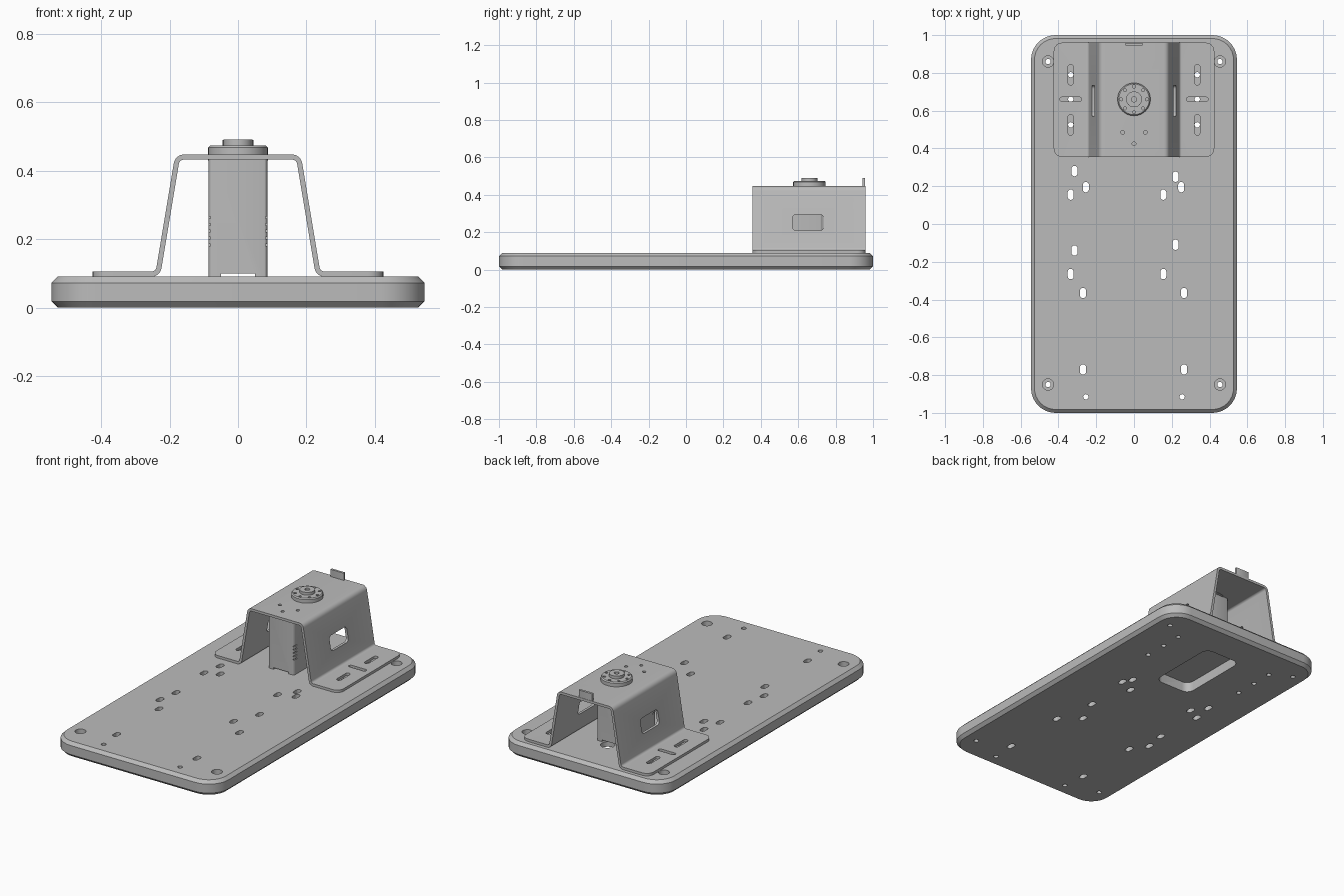
import bpy, bmesh, math
from mathutils import Vector

if "Cube" in bpy.data.objects:
    bpy.data.objects.remove(bpy.data.objects["Cube"], do_unlink=True)

grey = bpy.data.materials.new("plain grey")
grey.use_nodes = True
COLOUR = (0.5, 0.5, 0.5, 1)
grey.diffuse_color = COLOUR
grey.node_tree.nodes["Principled BSDF"].inputs["Base Color"].default_value = COLOUR


def rrect(cx, cy, w, h, r, n=6):
    """Rounded rectangle outline; r = half the short side gives a slot."""
    pts = []
    corners = [(1, 1), (-1, 1), (-1, -1), (1, -1)]
    for k, (sx, sy) in enumerate(corners):
        for i in range(n + 1):
            a = math.pi / 2 * (k + i / n)
            p = (cx + sx * (w / 2 - r) + r * math.cos(a), cy + sy * (h / 2 - r) + r * math.sin(a))
            if not pts or math.dist(p, pts[-1]) > 1e-5:
                pts.append(p)
    if math.dist(pts[0], pts[-1]) < 1e-5:
        pts.pop()
    return pts


def circle(cx, cy, r, n=32):
    return [(cx + r * math.cos(2 * math.pi * i / n), cy + r * math.sin(2 * math.pi * i / n)) for i in range(n)]


def loft(bm, rings):
    """Closed solid through rings of equal length: [(outline, z), ...]."""
    loops = [[bm.verts.new((x, y, z)) for x, y in pts] for pts, z in rings]
    n = len(loops[0])
    for a, b in zip(loops, loops[1:]):
        for i in range(n):
            bm.faces.new((a[i], a[(i + 1) % n], b[(i + 1) % n], b[i]))
    bm.faces.new(loops[0][::-1])
    bm.faces.new(loops[-1])


def make(name, *solids):
    bm = bmesh.new()
    for rings in solids:
        loft(bm, rings)
    bmesh.ops.recalc_face_normals(bm, faces=bm.faces)
    mesh = bpy.data.meshes.new(name)
    bm.to_mesh(mesh)
    bm.free()
    mesh.materials.append(grey)
    ob = bpy.data.objects.new(name, mesh)
    bpy.context.collection.objects.link(ob)
    return ob


def prism(pts, z0, z1):
    return [(pts, z0), (pts, z1)]


def boolean(ob, cutter, mode="DIFFERENCE"):
    cutter.hide_render = True
    mod = ob.modifiers.new("cut", "BOOLEAN")
    mod.operation, mod.solver, mod.object = mode, "EXACT", cutter
    bpy.context.view_layer.update()
    mesh = bpy.data.meshes.new_from_object(ob.evaluated_get(bpy.context.evaluated_depsgraph_get()))
    ob.modifiers.clear()
    ob.data = mesh
    bpy.data.objects.remove(cutter, do_unlink=True)


def cut(ob, *solids):
    boolean(ob, make("cutter", *solids))


# Base plate with chamfered edges
def plate_ring(inset):
    return rrect(0, 0, 1.09 - 2 * inset, 2 - 2 * inset, 0.13 - inset, 8)


C = 0.018
base = make("base_plate", [(plate_ring(C), 0), (plate_ring(0), C), (plate_ring(0), 0.09 - C), (plate_ring(C), 0.09)])

# Slots, screw holes and counterbores through the plate
slots = [(-.315, .28), (-.335, .155), (-.255, .195), (.155, .155), (.22, .25), (.25, .195),
         (-.315, -.14), (-.335, -.265), (.155, -.265), (.22, -.11),
         (-.27, -.365), (.265, -.365), (-.27, -.77), (.265, -.77)]
corners = [(sx * .455, y) for sx in (-1, 1) for y in (.86, -.85)]
small = [(sx * .335, y) for sx in (-1, 1) for y in (.79, .66, .525)] + [(-.255, -.915), (.255, -.915)]
cut(base, *[prism(rrect(x, y, .032, .055, .016), -1, 1) for x, y in slots],
    *[prism(circle(x, y, .014, 16), -1, 1) for x, y in corners + small])
cut(base, *[prism(circle(x, y, .03, 24), .05, 1) for x, y in corners])

# Motor recess under the plate and cable hole
cut(base, prism(rrect(0, .56, .24, .45, .045), -1, .06))
cut(base, prism(circle(0, .745, .04, 24), -1, 1))


# Bracket: filleted centre line thickened into a bent sheet
def fillet(path, r, n=6):
    out = [path[0]]
    for a, p, b in zip(path, path[1:], path[2:]):
        u, v = (a - p).normalized(), (b - p).normalized()
        half = u.angle(v) / 2
        t = r / math.tan(half)
        centre = p + (u + v).normalized() * r / math.sin(half)
        s, e = p + u * t - centre, p + v * t - centre
        sweep = s.angle_signed(e)
        for i in range(n + 1):
            ang = -sweep * i / n
            out.append(centre + Vector((s.x * math.cos(ang) - s.y * math.sin(ang),
                                        s.x * math.sin(ang) + s.y * math.cos(ang))))
    return out + [path[-1]]


T = 0.015
half = [Vector(p) for p in ((.45, .0975), (.234, .0975), (.177, .4395))]
line = fillet(half + [Vector((-p.x, p.y)) for p in reversed(half)], .022)
left_side, right_side = [], []
for i, p in enumerate(line):
    d = (line[min(i + 1, len(line) - 1)] - line[max(i - 1, 0)]).normalized()
    normal = Vector((-d.y, d.x)) * T / 2
    left_side.append(p + normal)
    right_side.append(p - normal)

bm = bmesh.new()
section = [bm.verts.new((p.x, .3, p.y)) for p in left_side + right_side[::-1]]
n, m = len(section), len(line)
faces = [bm.faces.new((section[i], section[i + 1], section[n - 2 - i], section[n - 1 - i])) for i in range(m - 1)]
ext = bmesh.ops.extrude_face_region(bm, geom=faces, use_keep_orig=True)
bmesh.ops.translate(bm, vec=(0, .8, 0), verts=[g for g in ext["geom"] if isinstance(g, bmesh.types.BMVert)])
# Remove the interior faces shared between neighbouring section quads
bmesh.ops.recalc_face_normals(bm, faces=bm.faces)
mesh = bpy.data.meshes.new("bracket")
bm.to_mesh(mesh)
bm.free()
mesh.materials.append(grey)
bracket = bpy.data.objects.new("bracket", mesh)
bpy.context.collection.objects.link(bracket)
boolean(bracket, make("trim", prism(rrect(0, .6575, .85, .605, .045), 0, 1)), "INTERSECT")

# Adjustment slots in the flanges, small holes and horn opening in the top
flange = []
for s in (-1, 1):
    flange += [prism(rrect(s * .335, y, .028, .11, .014), .05, .2) for y in (.79, .525)]
    flange.append(prism(rrect(s * .335, .66, .115, .024, .012), .05, .2))
top_holes = [prism(circle(x, y, .01, 16), .4, .6) for x, y in ((-.06, .485), (.06, .485), (0, .425))]
cut(bracket, *flange, *top_holes)

# Window through both side walls
window = make("window", prism(rrect(0, 0, .165, .088, .02), -.5, .5))
for v in window.data.vertices:
    v.co = (v.co.z, v.co.x + .652, v.co.y + .252)
boolean(bracket, window)

# Upturned tab at the rear
tab = make("bracket_tab", prism(rrect(0, .951, .09, .014, .002, 2), .435, .49))

# Motor body with feet and side grooves
body = make("motor_body", prism(rrect(0, .57, .172, .32, .012, 3), .09, .432))
cut(body, prism(rrect(0, .57, .1, .4, .005, 2), 0, .1))
cut(body, *[prism(rrect(s * .086, .425, .012, .03, .001, 1), z, z + .006)
            for s in (-1, 1) for z in (.18, .2, .22, .24, .26)])

# Output horn with screw holes and raised hub
HY = .66
horn = make("output_horn", [(circle(0, HY, .087, 48), .43), (circle(0, HY, .087, 48), .468),
                            (circle(0, HY, .081, 48), .474)])
cut(horn, *[prism(circle(.068 * math.cos(k * math.pi / 4), HY + .068 * math.sin(k * math.pi / 4), .008, 12), .455, 1)
            for k in range(8)])
hub = make("horn_hub", prism(circle(0, HY, .042), .465, .491))
cut(hub, prism(circle(0, HY, .014, 16), .475, 1))

# Smooth the round walls, keep edges crisp
bpy.ops.object.select_all(action="DESELECT")
parts = (base, bracket, tab, body, horn, hub)
for ob in parts:
    ob.select_set(True)
bpy.context.view_layer.objects.active = base
bpy.ops.object.shade_smooth_by_angle(angle=math.radians(30))
